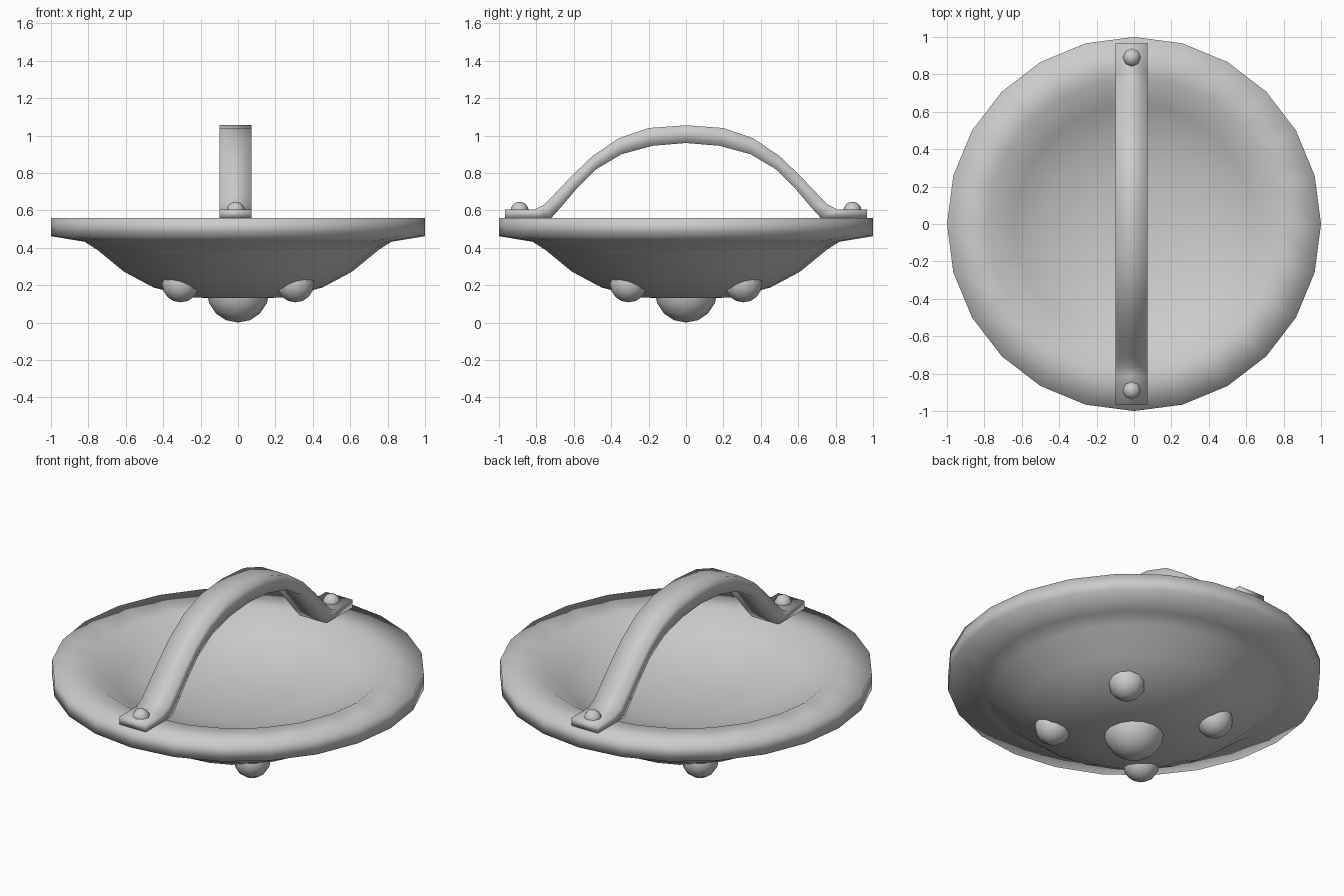
import bpy, bmesh
from math import pi
from mathutils import Matrix

cube = bpy.data.objects.get("Cube")
if cube:
    bpy.data.objects.remove(cube, do_unlink=True)

grey = bpy.data.materials.new("plain_grey")
grey.use_nodes = True
colour = (0.6, 0.6, 0.6, 1)
grey.diffuse_color = colour
grey.node_tree.nodes["Principled BSDF"].inputs["Base Color"].default_value = colour


def finish(name, bm):
    bmesh.ops.recalc_face_normals(bm, faces=bm.faces[:])
    for f in bm.faces:
        f.smooth = True
    mesh = bpy.data.meshes.new(name)
    bm.to_mesh(mesh)
    bm.free()
    mesh.materials.append(grey)
    obj = bpy.data.objects.new(name, mesh)
    bpy.context.collection.objects.link(obj)
    return obj


def ball(name, location, radius, segments=12, rings=8):
    bm = bmesh.new()
    bmesh.ops.create_uvsphere(bm, u_segments=segments, v_segments=rings, radius=radius,
                              matrix=Matrix.Translation(location))
    return finish(name, bm)


# Shield dish: closed profile spun into a 24-sided bowl, thicker towards the middle
outer = [(0, .125), (.25, .135), (.45, .187), (.61, .272), (.75, .387), (.82, .432), (1, .462)]
inner = [(1, .56), (.78, .556), (.64, .463), (.46, .388), (.25, .348), (0, .337)]
bm = bmesh.new()
verts = [bm.verts.new((r, 0, z)) for r, z in outer + inner]
edges = [bm.edges.new(pair) for pair in zip(verts, verts[1:])]
bmesh.ops.spin(bm, geom=verts + edges, cent=(0, 0, 0), axis=(0, 0, 1),
               angle=2 * pi, steps=24, use_duplicate=False)
bmesh.ops.remove_doubles(bm, verts=bm.verts[:], dist=0.0005)
finish("shield_dish", bm)

# Arched grip: half outline mirrored front to back, given width along x
top = [(.967, .605), (.81, .605), (.76, .63), (.71, .68), (.61, .785), (.5, .89),
       (.36, .985), (.2, 1.04), (0, 1.055)]
under = [(.967, .56), (.77, .56), (.72, .56), (.67, .615), (.59, .71), (.48, .82),
         (.345, .9), (.18, .945), (0, .96)]


def mirrored(points):
    return points + [(-y, z) for y, z in reversed(points[:-1])]


bm = bmesh.new()
rows = []
for (ty, tz), (uy, uz) in zip(mirrored(top), mirrored(under)):
    section = [(-.1, ty, tz), (.073, ty, tz), (.073, uy, uz), (-.1, uy, uz)]
    rows.append([bm.verts.new(p) for p in section])
for a, b in zip(rows, rows[1:]):
    for i in range(4):
        j = (i + 1) % 4
        bm.faces.new((a[i], a[j], b[j], b[i]))
bm.faces.new(rows[0])
bm.faces.new(rows[-1])
finish("arched_grip", bm)

# Rivets on the grip ends
for label, y in (("front", -.89), ("back", .89)):
    ball(label + "_rivet", (-.012, y, .597), .049, 8, 8)

# Central boss and four smaller studs on the outer face
ball("central_boss", (0, 0, .167), .167, 16, 8)
for x_label, x in (("left", .307), ("right", -.307)):
    for y_label, y in (("front", -.307), ("back", .307)):
        ball(f"{y_label}_{x_label}_stud", (x, y, .208), .1)
